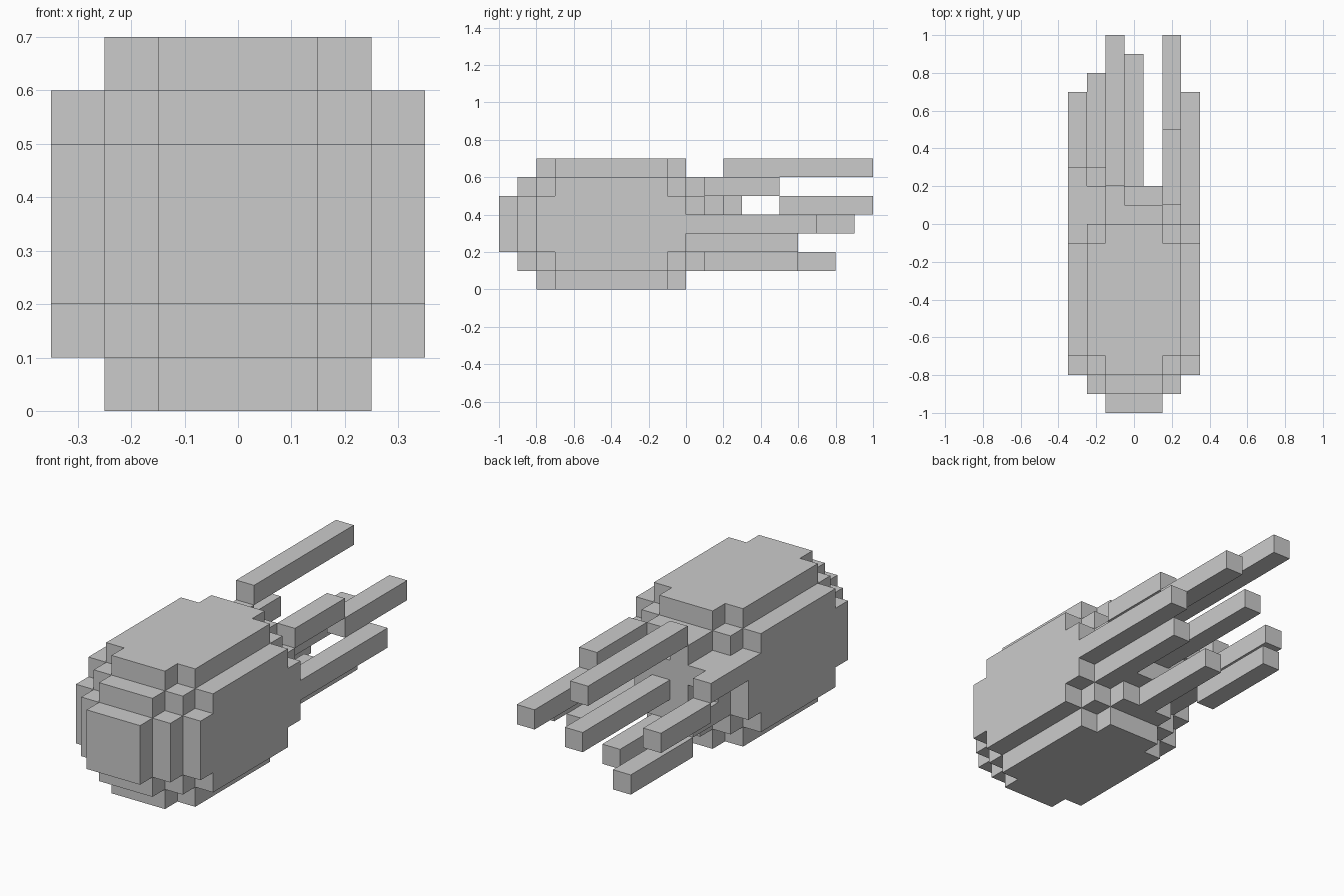
import bpy, bmesh, math
from mathutils import Vector

if "Cube" in bpy.data.objects:
    bpy.data.objects.remove(bpy.data.objects["Cube"])

S = 0.1  # cell size
NEIGHBOURS = [(1, 0, 0), (-1, 0, 0), (0, 1, 0), (0, -1, 0), (0, 0, 1), (0, 0, -1)]


def bar(x, z, y0, y1):
    """Cells of a straight one-cell-thick bar along y (all in cell counts)."""
    return {(x, y, z) for y in range(y0, y1)}


# Rounded block body: the cross-section steps out from both ends
body = set()
for y in range(-10, 2):
    depth = min(y + 10, 1 - y, 3)
    for x in range(-3, 4):
        for z in range(7):
            if max(abs(x) - 1, 0) + max(abs(z - 3) - 1, 0) <= depth:
                body.add((x, y, z))

# Trailing tentacles: (x cell, z cell, y start, y end) for each straight run
tentacles = {
    "tentacle_top": [(-1, 5, 1, 2), (-1, 6, 2, 10)],
    "tentacle_upper_right": [(2, 5, 1, 5), (2, 4, 5, 10)],
    "tentacle_side_right": [(3, 3, 0, 7)],
    "tentacle_lower_right": [(2, 2, 1, 6)],
    "tentacle_middle": [(0, 3, 2, 9)],
    "tentacle_bottom": [(0, 1, 1, 6)],
    "tentacle_side_left": [(-3, 4, 0, 3), (-3, 3, 3, 7)],
    "tentacle_upper_left_stub": [(-2, 4, 1, 2)],
    "tentacle_lower_left": [(-2, 2, 1, 3), (-2, 1, 3, 8)],
}
parts = {"body": body}
for name, runs in tentacles.items():
    parts[name] = set().union(*(bar(*r) for r in runs))
filled = set().union(*parts.values())


def build(name, cells):
    """Skin the exposed cell sides and merge them into flat faces."""
    bm = bmesh.new()
    verts = {}

    def vert(p):
        key = tuple(round(c * 2) for c in p)
        if key not in verts:
            verts[key] = bm.verts.new(((p[0]) * S, (p[1] + 0.5) * S, (p[2] + 0.5) * S))
        return verts[key]

    for c in sorted(cells):
        for n in NEIGHBOURS:
            if tuple(a + b for a, b in zip(c, n)) in filled:
                continue
            n = Vector(n)
            u = Vector((n.y, n.z, n.x))
            v = n.cross(u)
            mid = Vector(c) + n * 0.5
            corners = [(-1, -1), (1, -1), (1, 1), (-1, 1)]
            bm.faces.new([vert(mid + u * a * 0.5 + v * b * 0.5) for a, b in corners])
    bmesh.ops.dissolve_limit(bm, angle_limit=math.radians(1),
                             verts=bm.verts[:], edges=bm.edges[:])
    mesh = bpy.data.meshes.new(name)
    bm.to_mesh(mesh)
    bm.free()
    bpy.context.collection.objects.link(bpy.data.objects.new(name, mesh))


for name, cells in parts.items():
    build(name, cells)
